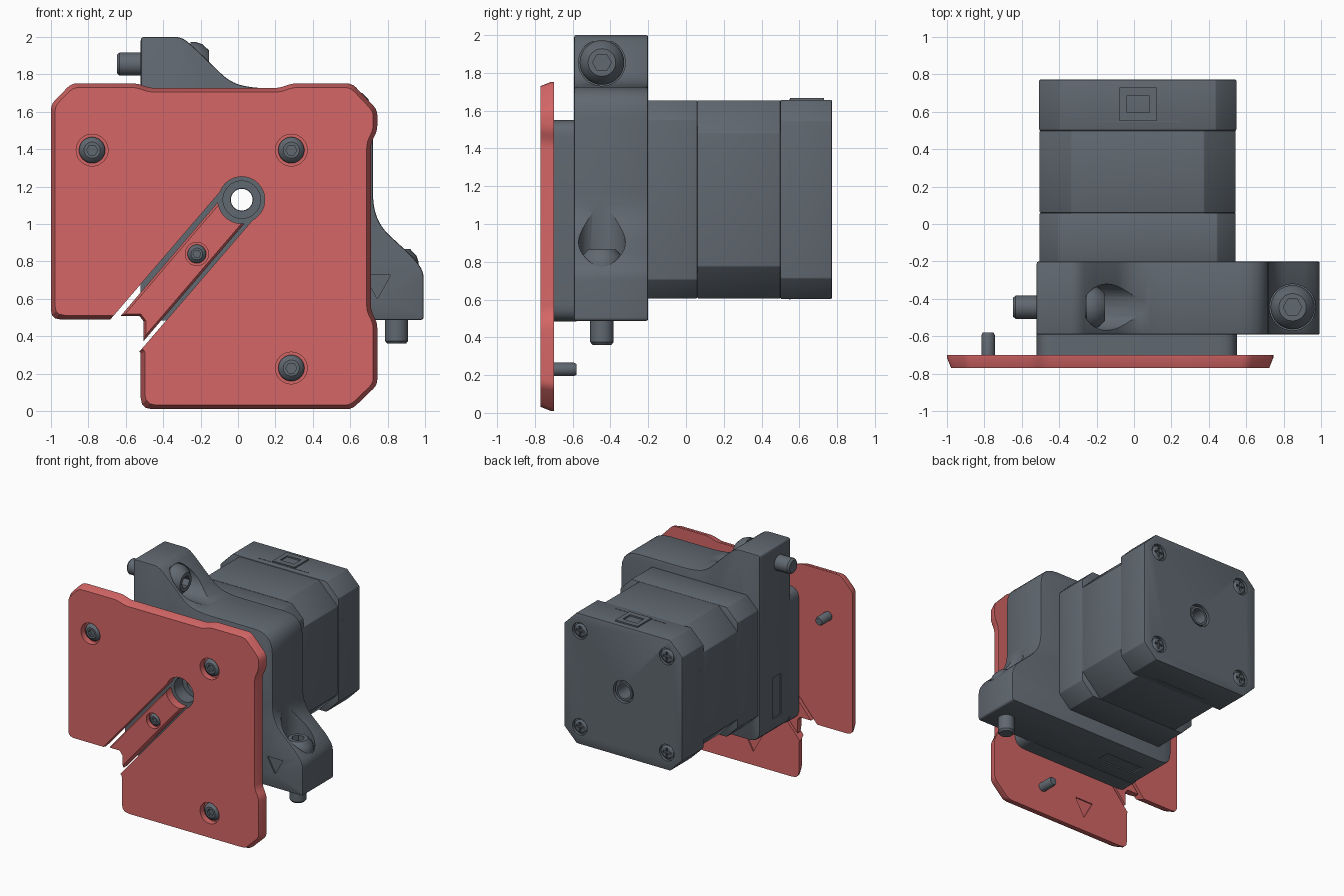
import bpy, bmesh, math
from mathutils import Vector, Matrix

cube = bpy.data.objects.get("Cube")
if cube:
    bpy.data.objects.remove(cube, do_unlink=True)


def material(name, rgb):
    m = bpy.data.materials.new(name)
    m.use_nodes = True
    m.diffuse_color = (*rgb, 1)
    m.node_tree.nodes["Principled BSDF"].inputs["Base Color"].default_value = (*rgb, 1)
    return m


GREY = material("slate grey", (0.117, 0.138, 0.162))
RED = material("soft red", (0.66, 0.133, 0.133))
CX, CZ = 0.02, 1.13          # shaft axis
X, Y, Z = Vector((1, 0, 0)), Vector((0, 1, 0)), Vector((0, 0, 1))


def finish(bm, name, mat):
    bmesh.ops.remove_doubles(bm, verts=bm.verts, dist=1e-5)
    bmesh.ops.recalc_face_normals(bm, faces=bm.faces)
    me = bpy.data.meshes.new(name)
    bm.to_mesh(me)
    bm.free()
    me.materials.append(mat)
    ob = bpy.data.objects.new(name, me)
    bpy.context.collection.objects.link(ob)
    return ob


def apply(ob, mod):
    bpy.context.view_layer.objects.active = ob
    bpy.ops.object.modifier_apply(modifier=mod.name)


def cut(ob, *cutters):
    for c in cutters:
        mod = ob.modifiers.new("cut", 'BOOLEAN')
        mod.operation, mod.solver, mod.object = 'DIFFERENCE', 'EXACT', c
        apply(ob, mod)
        bpy.data.objects.remove(c, do_unlink=True)
    return ob


def soften(ob, width):
    mod = ob.modifiers.new("soft", 'BEVEL')
    mod.width, mod.segments, mod.limit_method, mod.angle_limit = width, 2, 'ANGLE', math.radians(35)
    apply(ob, mod)
    return ob


def rounded(pts, r, n=5):
    """Replace each corner by a curve (n=1 gives a chamfer); a third value overrides r."""
    out = []
    for i, p in enumerate(pts):
        b = Vector(p[:2])
        a, c = Vector(pts[i - 1][:2]), Vector(pts[(i + 1) % len(pts)][:2])
        k = p[2] if len(p) > 2 else r
        s = b + (a - b).normalized() * min(k, (a - b).length * .49)
        e = b + (c - b).normalized() * min(k, (c - b).length * .49)
        for j in range(n + 1):
            t = j / n
            out.append(s * (1 - t) ** 2 + b * 2 * t * (1 - t) + e * t * t)
    return out


def shrunk(pts, d):
    """Mitred inward offset of an outline."""
    area = sum(pts[i - 1][0] * p[1] - p[0] * pts[i - 1][1] for i, p in enumerate(pts))
    s, out = (1 if area > 0 else -1), []
    for i, p in enumerate(pts):
        b = Vector(p)
        u = (b - Vector(pts[i - 1])).normalized()
        v = (Vector(pts[(i + 1) % len(pts)]) - b).normalized()
        nu, nv = Vector((-u.y, u.x)) * s, Vector((-v.y, v.x)) * s
        out.append(b + (nu + nv) * d / (1 + nu.dot(nv)))
    return out


def prism(name, sections, mat=GREY):
    """Loft outlines in x, z along y."""
    bm = bmesh.new()
    rings = [[bm.verts.new((p[0], y, p[1])) for p in pts] for y, pts in sections]
    for a, b in zip(rings, rings[1:]):
        for i in range(len(a)):
            bm.faces.new((a[i - 1], a[i], b[i], b[i - 1]))
    bm.faces.new(rings[0])
    bm.faces.new(rings[-1])
    return finish(bm, name, mat)


def lathe(name, profile, loc, axis, mat=GREY, seg=32):
    """Spin a radius/height profile about an axis."""
    bm = bmesh.new()
    vs = [bm.verts.new((r, 0, h)) for r, h in profile]
    es = [bm.edges.new(e) for e in zip(vs, vs[1:])]
    bmesh.ops.spin(bm, geom=vs + es, cent=(0, 0, 0), axis=Z, angle=math.tau, steps=seg)
    rot = axis.to_track_quat('Z', 'Y').to_matrix().to_4x4()
    bmesh.ops.transform(bm, matrix=Matrix.Translation(loc) @ rot, verts=bm.verts)
    return finish(bm, name, mat)


def rod(loc, axis, r, length, seg=32, name="rod"):
    return lathe(name, [(0, 0), (r, 0), (r, length), (0, length)], loc, axis, seg=seg)


def box(name, lo, hi, mat=GREY):
    (x0, y0, z0), (x1, y1, z1) = lo, hi
    outline = [(x0, z0), (x1, z0), (x1, z1), (x0, z1)]
    return prism(name, [(y0, outline), (y1, outline)], mat)


def rect(x0, x1, z0, z1, r, n=5):
    return rounded([(x0, z0), (x1, z0), (x1, z1), (x0, z1)], r, n)


def screw(name, loc, axis, hr, hh, sr, length):
    """Button head rises along axis from loc; the shank runs the other way."""
    loc = Vector(loc)
    ob = lathe(name, [(0, -length), (sr * .8, -length), (sr, -length + .015), (sr, 0), (hr, 0),
                      (hr, hh * .3), (hr * .9, hh * .65), (hr * .62, hh), (0, hh)], loc, axis)
    return cut(ob, rod(loc + axis * hh * .4, axis, hr * .42, hh, 6))


def triangle(x, z, s, y0, y1):
    pts = [(x - s, z + s * .8), (x + s, z + s * .8), (x, z - s)]
    return prism("mark", [(y0, pts), (y1, pts)])


# Front plate with chamfered rim, slot, shaft hole and counterbores
plate_outline = [(-1, .49, .05), (-.67, .49, .01), (-.52, .31, .01), (-.52, .01, .06), (.61, .01),
                 (.745, .14), (.745, .47), (.71, .54), (.71, 1.43), (.745, 1.5), (.745, 1.61),
                 (.61, 1.752), (.29, 1.752), (.22, 1.727), (-.47, 1.727), (-.54, 1.752),
                 (-.89, 1.752), (-1, 1.64)]
rim = rounded(plate_outline, .03, 3)
face = rounded([(*p, *q[2:]) for p, q in
                zip(shrunk([p[:2] for p in plate_outline], .022), plate_outline)], .03, 3)
plate = prism("front_plate", [(-.77, face), (-.715, rim), (-.70, rim)], RED)
centre, along = Vector((CX, CZ)), Vector((.652, .758))
across = Vector((along.y, -along.x))
slot = [centre + across * a - along * b for a, b in [(-.115, 0), (.115, 0), (.115, 1.3), (-.115, 1.3)]]
cut(plate, prism("slot", [(-.9, slot), (-.5, slot)], RED), rod((CX, -.9, CZ), Y, .123, .5, 48))
plate_screws = [(-.78, 1.395), (.285, 1.395), (.285, .23)]
for x, z in plate_screws:
    cut(plate, rod((x, -.9, z), Y, .085, .18))
    screw("plate_screw", (x, -.72, z), -Y, .07, .04, .036, .14)
cut(plate, triangle(-.11, .2, .08, -.71, -.6))

# Arm inside the slot
ends = [centre + across * a - along * .04 for a in (.094, -.088)]
arm_outline = [(-.628, .508), (-.527, .508), (-.505, .48), (-.505, .374), *ends]
arm = prism("tension_arm", [(-.768, shrunk(arm_outline, .012)), (-.74, arm_outline), (-.70, arm_outline)], RED)
cut(arm, rod((CX, -.9, CZ), Y, .128, .5, 48), rod((-.22, -.9, .84), Y, .062, .17))
screw("arm_screw", (-.22, -.73, .84), -Y, .05, .03, .025, .1)

# Spacer between plate and mount
gap = rect(-.52, .55, .485, 1.55, .09)
spacer = prism("spacer", [(-.70, gap), (-.58, gap)])
cut(spacer, rod((CX, -.9, CZ), Y, .1, .5, 48))

# Mount block with two clamp tabs
mount_outline = rounded([(-.52, .487, .1), (.993, .487, .02), (.993, .745), (.94, .82), (.765, .98, .07),
                         (.722, 1.09, .07), (.722, 1.725, .16), (.09, 1.725, .1), (-.04, 1.755, .07),
                         (-.235, 1.945), (-.30, 2.0), (-.52, 2.0, .02)], .04)
mount = prism("mount_block", [(-.592, mount_outline), (-.20, mount_outline)])
soften(mount, .01)
cut(mount, rod((CX, -.9, CZ), Y, .06, 1.2, 48),
    rod((-.26, -.445, 1.855), X, .124, .8), rod((.848, -.445, .76), Z, .124, .8),
    triangle(.745, .67, .07, -.7, -.582),
    box("side_mark", (-.6, -.47, .62), (-.51, -.36, .95)),
    box("base_mark", (-.38, -.47, .4), (-.05, -.36, .497)))
screw("top_clamp_screw", (-.255, -.445, 1.855), X, .118, .1, .062, .393)
screw("side_clamp_screw", (.848, -.445, .765), Z, .118, .1, .062, .405)

# Motor: two end caps and a laminated core with deeper corner cuts
H = .527


def square(h, chamfer):
    return rect(CX - h, CX + h, CZ - h, CZ + h, chamfer, 1)


for name, y0, y1, h, c in [("motor_front_cap", -.205, .06, H - .003, .1), ("motor_core", .06, .5, H - .003, .17),
                           ("motor_rear_cap", .5, .772, H, .11)]:
    pts = square(h, c)
    part = soften(prism(name, [(y0, pts), (y1, pts)]), .005)
    cut(part, rod((CX, -.9, CZ), Y, .058, 2, 48))
rear = bpy.data.objects["motor_rear_cap"]
cut(rear, rod((CX, .74, CZ), Y, .09, .1))
lathe("rear_hub", [(.058, .735), (.075, .735), (.075, .765), (.058, .765), (.058, .735)], (CX, 0, CZ), Y)

# Rear cross-head screws
a, b = .008, .036
cross = [(a, a), (a, b), (-a, b), (-a, a), (-b, a), (-b, -a), (-a, -a), (-a, -b),
         (a, -b), (a, -a), (b, -a), (b, a)]
for sx in (-1, 1):
    for sz in (-1, 1):
        x, z = CX + sx * .388, CZ + sz * .388
        cut(rear, rod((x, .75, z), Y, .066, .1))
        head = lathe("rear_screw", [(0, .745), (.055, .745), (.055, .76), (.04, .77), (0, .77)], (x, 0, z), Y)
        pts = [(x + p, z + q) for p, q in cross]
        cut(head, prism("cross", [(.755, pts), (.8, pts)]))

# Cap seams on the four sides
for i in range(4):
    seam = box("cap_seam", (-.23, .546, H - .01), (.23, .552, H + .002))
    seam.data.transform(Matrix.Translation((CX, 0, CZ)) @ Matrix.Rotation(i * math.pi / 2, 4, 'Y'))

# Cable socket on top of the motor
socket = box("cable_socket", (-.077, .55, 1.6), (.121, .73, 1.668))
cut(socket, box("socket_hole", (-.04, .595, 1.63), (.084, .685, 1.7)))

# Smooth round surfaces, keep hard edges
for ob in bpy.context.collection.objects:
    if ob.type == 'MESH' and ob.data.materials and ob.data.materials[0] in (GREY, RED):
        bpy.ops.object.select_all(action='DESELECT')
        ob.select_set(True)
        bpy.context.view_layer.objects.active = ob
        bpy.ops.object.shade_smooth_by_angle(angle=math.radians(28))
